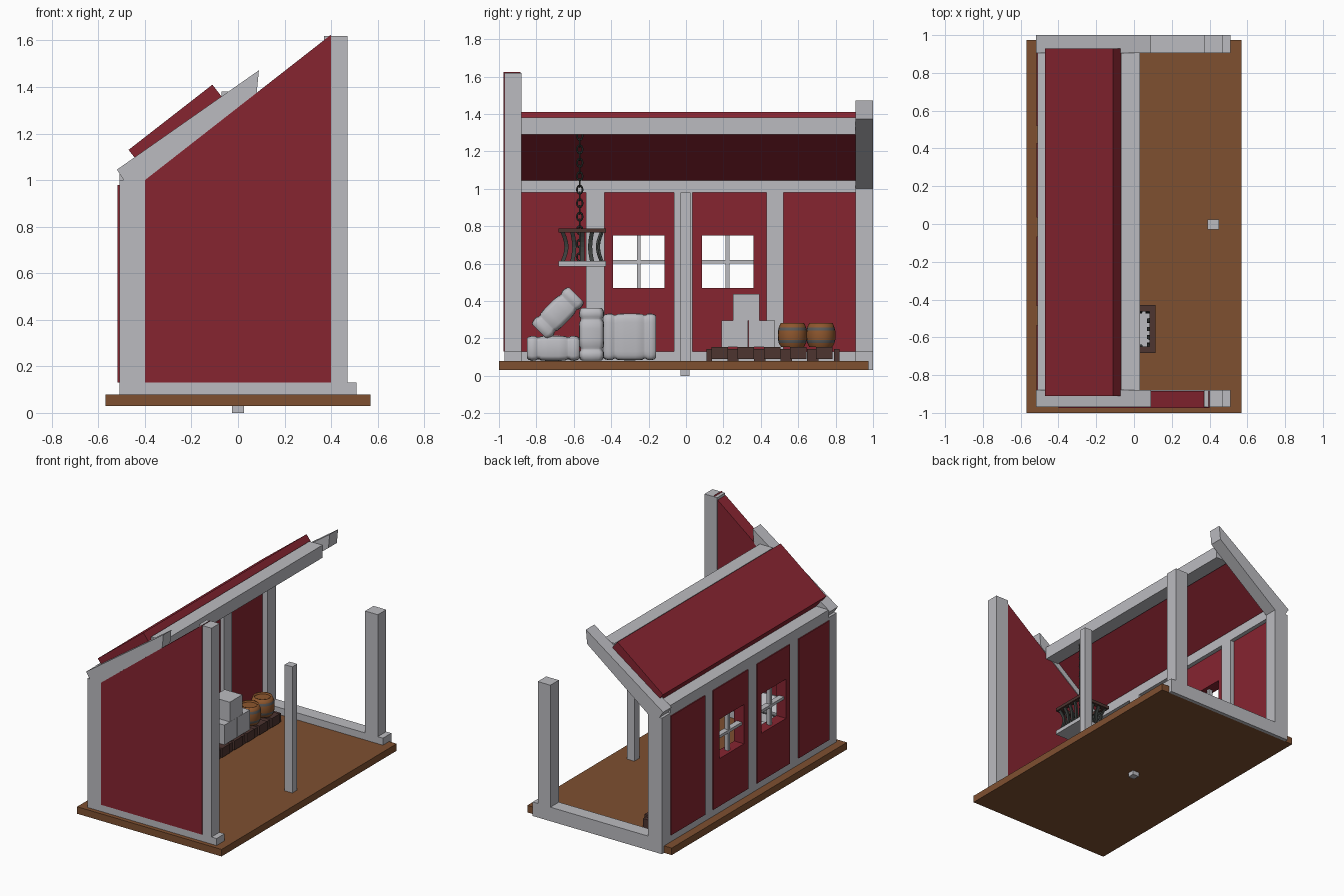
import bpy, bmesh, math
from mathutils import Matrix, Vector

if "Cube" in bpy.data.objects:
    bpy.data.objects.remove(bpy.data.objects["Cube"])


def mat(name, r, g, b):
    m = bpy.data.materials.new(name)
    m.diffuse_color = (r, g, b, 1)
    m.use_nodes = True
    m.node_tree.nodes["Principled BSDF"].inputs["Base Color"].default_value = m.diffuse_color
    return m


GREY = mat("pale_grey", 0.50, 0.50, 0.53)
RED = mat("barn_red", 0.24, 0.018, 0.03)
FLOOR = mat("floor_brown", 0.21, 0.08, 0.03)
BARREL = mat("barrel_brown", 0.27, 0.095, 0.027)
PALLET = mat("dark_brown", 0.075, 0.035, 0.03)
IRON = mat("dark_iron", 0.045, 0.05, 0.047)
BAND = mat("band_grey", 0.10, 0.10, 0.10)


def finish(name, bm, *mats):
    bmesh.ops.recalc_face_normals(bm, faces=bm.faces[:])
    me = bpy.data.meshes.new(name)
    bm.to_mesh(me)
    bm.free()
    for m in mats:
        me.materials.append(m)
    ob = bpy.data.objects.new(name, me)
    bpy.context.collection.objects.link(ob)
    return ob


def box(name, x0, x1, y0, y1, z0, z1, m):
    bm = bmesh.new()
    bmesh.ops.create_cube(bm, size=1)
    for v in bm.verts:
        v.co = ((x0 + x1) / 2 + v.co.x * (x1 - x0), (y0 + y1) / 2 + v.co.y * (y1 - y0),
                (z0 + z1) / 2 + v.co.z * (z1 - z0))
    return finish(name, bm, m)


def loft(name, rings, *mats, smooth=False):
    """Skin a list of equal-length rings and cap both ends."""
    bm = bmesh.new()
    rows = [[bm.verts.new(p) for p in r] for r in rings]
    n = len(rows[0])
    for a, b in zip(rows, rows[1:]):
        for i in range(n):
            bm.faces.new((a[i], a[(i + 1) % n], b[(i + 1) % n], b[i]))
    bm.faces.new(rows[0])
    bm.faces.new(rows[-1])
    ob = finish(name, bm, *mats)
    if smooth:
        for p in ob.data.polygons:
            p.use_smooth = len(p.vertices) == 4
    return ob


def slab(name, profile, y0, y1, m):
    """Extrude an x-z outline along y."""
    return loft(name, [[(x, y, z) for x, z in profile] for y in (y0, y1)], m)


# Floor and the small peg beneath it
box("floor", -0.57, 0.57, -1.0, 0.975, 0.03, 0.08, FLOOR)
box("floor_peg", -0.025, 0.025, -0.03, 0.02, 0.0, 0.05, GREY)

# Timber frame
F0, F1, B0, B1 = -0.97, -0.88, 0.905, 1.0
box("front_sill", -0.51, 0.51, F0, F1, 0.04, 0.13, GREY)
box("back_sill", -0.51, 0.51, B0, B1, 0.03, 0.13, GREY)
box("side_sill", -0.51, -0.41, F1, B0, 0.04, 0.13, GREY)
for name, y0, y1, top in (("front", F0, F1, 1.62), ("back", B0, B1, 1.0)):
    box(name + "_left_post", -0.51, -0.40, y0, y1, 0.13, 1.0, GREY)
    box(name + "_right_post", 0.37, 0.47, y0, y1, 0.13, top, GREY)
    slab(name + "_rafter", [(-0.52, 1.045), (-0.49, 1.0), (-0.40, 1.0), (0.08, 1.372), (0.09, 1.472)],
         y0, y1, GREY)
box("eave_beam", -0.51, -0.41, F1, B0, 0.98, 1.055, GREY)
box("ridge_beam", -0.07, 0.033, F1, B0, 1.29, 1.38, GREY)
box("centre_pole", 0.39, 0.45, -0.03, 0.025, 0.08, 0.98, GREY)
STUDS = [(-0.535, -0.435), (-0.065, 0.035), (0.43, 0.52)]
for y0, y1 in STUDS:
    box("wall_stud", -0.51, -0.41, y0, y1, 0.13, 0.98, GREY)

# Red front wall and roof
slab("front_wall", [(-0.40, 0.13), (0.40, 0.13), (0.40, 1.625), (-0.40, 1.0)], -0.975, -0.885, RED)
slab("roof_panel", [(-0.47, 1.13), (-0.11, 1.41), (-0.043, 1.324), (-0.403, 1.044)], -0.91, 0.93, RED)

# Side wall: four bays, the middle two with windows
WX0, WX1, WZ0, WZ1 = -0.517, -0.44, 0.47, 0.75
box("wall_panel", WX0, WX1, F1, -0.535, 0.13, 0.98, RED)
box("wall_panel", WX0, WX1, 0.52, B0, 0.13, 0.98, RED)
for y0, w0, w1, y1 in ((-0.435, -0.39, -0.115, -0.065), (0.035, 0.085, 0.36, 0.43)):
    box("window_wall_low", WX0, WX1, y0, y1, 0.13, WZ0, RED)
    box("window_wall_high", WX0, WX1, y0, y1, WZ1, 0.98, RED)
    box("window_wall_side", WX0, WX1, y0, w0, WZ0, WZ1, RED)
    box("window_wall_side", WX0, WX1, w1, y1, WZ0, WZ1, RED)
    c = (w0 + w1) / 2
    box("window_bar_upright", -0.495, -0.465, c - 0.01, c + 0.01, WZ0, WZ1, GREY)
    box("window_bar_level", -0.50, -0.46, w0, w1, 0.60, 0.62, GREY)


# Stuffed sacks, each pinched by two straps
def sack(loc, rot):
    prof = [(-0.14, 0.80), (-0.132, 0.92), (-0.115, 0.99), (-0.095, 0.98), (-0.085, 0.88), (-0.075, 0.88),
            (-0.065, 0.97), (-0.03, 1.0)]
    prof += [(-t, s) for t, s in reversed(prof)]
    rings = []
    for t, s in prof:
        ring = []
        for i in range(24):
            a = math.tau * i / 24
            ca, sa = math.cos(a), math.sin(a)
            rx = math.copysign(abs(ca) ** 0.35, ca) * (0.125 - 0.0675 * (1 - s))
            rz = math.copysign(abs(sa) ** 0.35, sa) * 0.0675 * s
            ring.append((rx, t, rz))
        rings.append(ring)
    ob = loft("sack", rings, GREY, smooth=True)
    ob.matrix_world = Matrix.Translation(loc) @ rot
    return ob


R = math.radians
sack((-0.27, -0.71, 0.147), Matrix())
sack((-0.25, -0.505, 0.222), Matrix.Rotation(R(90), 4, 'X'))
sack((-0.32, -0.30, 0.208), Matrix.Rotation(R(90), 4, 'Y'))
sack((-0.26, -0.685, 0.335), Matrix.Rotation(R(45), 4, 'X'))

# Pallet of alternating thick and thin slats on two runners
for i in range(5):
    y = 0.18 + i * 0.14
    box("pallet_slat", -0.41, -0.22, y - 0.044, y + 0.044, 0.09, 0.155, PALLET)
for i in range(6):
    y = 0.11 + i * 0.142
    box("pallet_gap_slat", -0.405, -0.235, max(0.11, y - 0.03), min(0.82, y + 0.03), 0.08, 0.143, PALLET)

# Stack of three crates
for y0, z0 in ((0.19, 0.155), (0.335, 0.155), (0.25, 0.296)):
    box("crate", -0.38, -0.24, y0, y0 + 0.142, z0, z0 + 0.14, GREY)

# Barrels with two hoops and a recessed lid
for y in (0.569, 0.721):
    prof = [(0.155, 0.062), (0.175, 0.073), (0.192, 0.077), (0.218, 0.078), (0.242, 0.077),
            (0.259, 0.073), (0.283, 0.062), (0.283, 0.054), (0.272, 0.053)]
    rings = [[(-0.31 + r * math.cos(math.tau * i / 20), y + r * math.sin(math.tau * i / 20), z)
              for i in range(20)] for z, r in prof]
    ob = loft("barrel", rings, BARREL, BAND, smooth=True)
    for p in ob.data.polygons:
        z = p.center.z
        if len(p.vertices) == 4 and (0.176 < z < 0.19 or 0.244 < z < 0.257):
            p.material_index = 1

# Hanging basket: rim, base and inward-curving bars
CX, CY = -0.012, -0.555
for s in (-1, 1):
    box("basket_rim", CX - 0.127, CX + 0.127, CY + s * 0.11 - 0.017, CY + s * 0.11 + 0.017, 0.765, 0.787, PALLET)
    box("basket_rim", CX + s * 0.11 - 0.017, CX + s * 0.11 + 0.017, CY - 0.093, CY + 0.093, 0.765, 0.787, PALLET)
box("basket_base", CX - 0.127, CX + 0.127, CY - 0.127, CY + 0.127, 0.585, 0.613, GREY)
for side in range(4):
    turn = Matrix.Translation((CX, CY, 0)) @ Matrix.Rotation(side * math.pi / 2, 4, 'Z')
    for k in (-0.105, -0.053, 0, 0.053):
        rings = []
        for j in range(7):
            t = j / 6
            f = 1 - 0.2 * math.sin(math.pi * t)
            rings.append([turn @ Vector((0.11 * f + a, k * f + b, 0.61 + 0.158 * t))
                          for a, b in ((-0.006, -0.011), (0.006, -0.011), (0.006, 0.011), (-0.006, 0.011))])
        loft("basket_bar", rings, IRON)

# Chain of alternating oval links
for n in range(19):
    rings = []
    bm = bmesh.new()
    grid = []
    for i in range(12):
        a = math.tau * i / 12
        row = []
        for j in range(6):
            b = math.tau * j / 6
            r = 1 + 0.0  # link radius scale
            u = (0.015 * r + 0.005 * math.cos(b)) * math.cos(a)
            w = (0.022 * r + 0.005 * math.cos(b)) * math.sin(a)
            p = (u, 0.005 * math.sin(b)) if n % 2 else (0.005 * math.sin(b), u)
            row.append(bm.verts.new((CX + p[0], -0.568 + p[1], 0.635 + n * 0.036 + w)))
        grid.append(row)
    for i in range(12):
        for j in range(6):
            k, l = (i + 1) % 12, (j + 1) % 6
            bm.faces.new((grid[i][j], grid[k][j], grid[k][l], grid[i][l]))
    finish("chain_link", bm, IRON)
